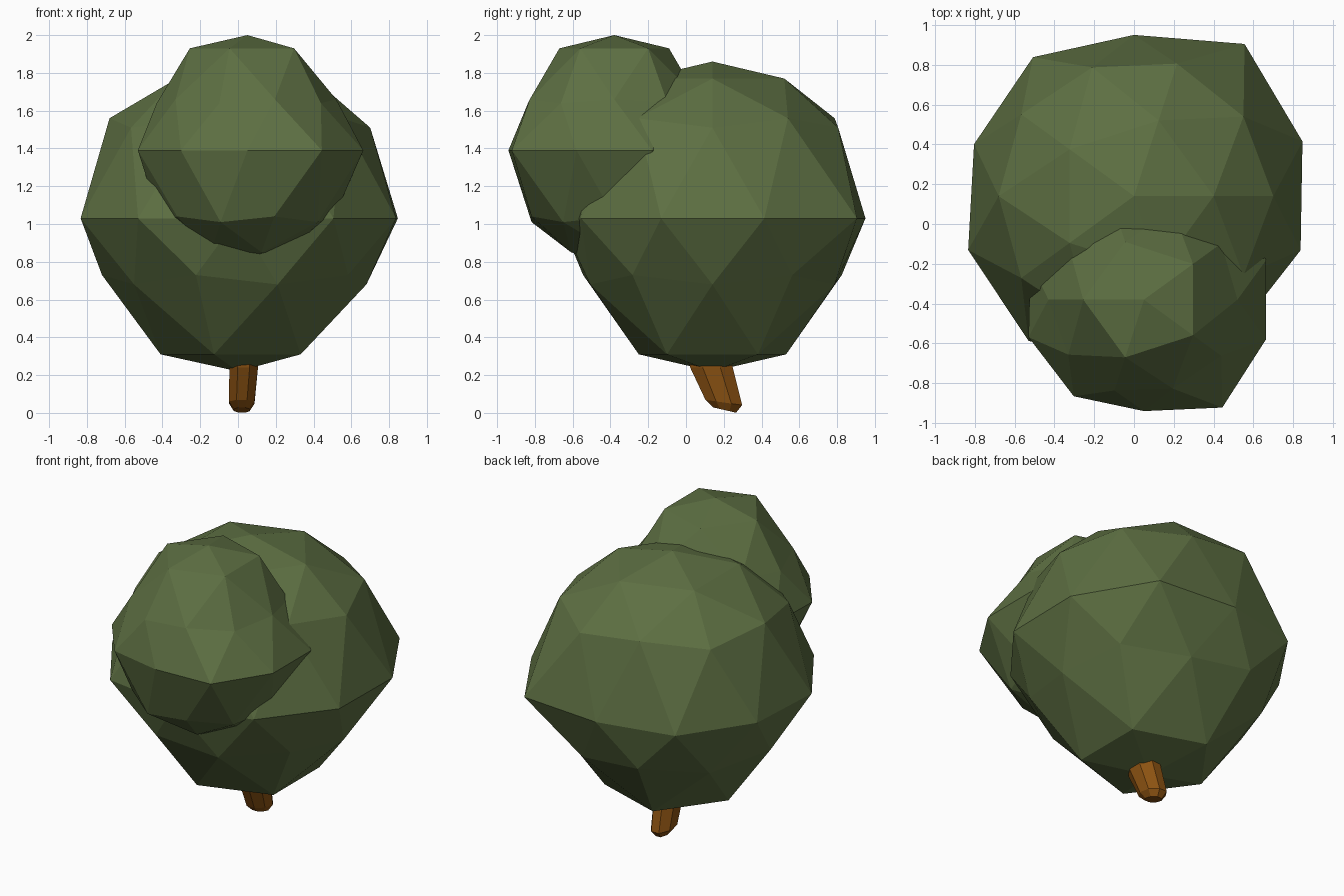
import bpy, bmesh, math
from mathutils import Matrix

if "Cube" in bpy.data.objects:
    bpy.data.objects.remove(bpy.data.objects["Cube"])


def material(name, color):
    m = bpy.data.materials.new(name)
    m.diffuse_color = (*color, 1)
    m.use_nodes = True
    m.node_tree.nodes["Principled BSDF"].inputs["Base Color"].default_value = m.diffuse_color
    return m


def make_object(name, bm, mat):
    bmesh.ops.recalc_face_normals(bm, faces=bm.faces)
    me = bpy.data.meshes.new(name)
    bm.to_mesh(me)
    bm.free()
    me.materials.append(mat)
    ob = bpy.data.objects.new(name, me)
    bpy.context.collection.objects.link(ob)
    return ob


def foliage(name, center, turn, rings, equator, mat):
    """Icosphere whose rings get new (height, radius); equator radii vary by angle."""
    bm = bmesh.new()
    bmesh.ops.create_icosphere(bm, subdivisions=2, radius=1,
                               matrix=Matrix.Rotation(turn, 4, 'Z'))
    levels = (-1, -0.851, -0.526, -0.447, 0, 0.447, 0.526, 0.851, 1)
    for v in bm.verts:
        i = min(range(9), key=lambda k: abs(levels[k] - v.co.z))
        z, r = rings[i]
        a = math.atan2(v.co.y, v.co.x)
        if i == 4:
            r = equator[round((math.degrees(a) - 18) / 36) % 10]
        if i in (0, 8):
            r = 0
        v.co = (center[0] + r * math.cos(a), center[1] + r * math.sin(a), center[2] + z)
    return make_object(name, bm, mat)


green = material("leaf_green", (0.11, 0.16, 0.055))
brown = material("bark_brown", (0.26, 0.085, 0.006))

# Large crown
foliage("large_crown", (0, 0.14, 1.03), 0,
        [(-0.81, 0), (-0.72, 0.41), (-0.35, 0.68), (-0.30, 0.72), (0, 0),
         (0.48, 0.70), (0.53, 0.68), (0.74, 0.40), (0.83, 0)],
        [0.89, 0.945, 0.81, 0.863, 0.845, 0.876, 0.90, 0.81, 0.86, 0.88], green)

# Small crown, upper front
foliage("small_crown", (0.05, -0.38, 1.39), math.pi,
        [(-0.61, 0), (-0.54, 0.24), (-0.38, 0.46), (-0.35, 0.46), (0, 0),
         (0.25, 0.48), (0.27, 0.47), (0.54, 0.305), (0.61, 0)],
        [0.646, 0.64, 0.56, 0.60, 0.60, 0.61, 0.60, 0.56, 0.67, 0.645], green)

# Leaning eight-sided trunk: x, y, z, x radius, y radius
bm = bmesh.new()
loops = []
for x, y, z, rx, ry in [(0.02, 0.205, 0.0, 0.045, 0.065), (0.02, 0.2, 0.04, 0.073, 0.105),
                        (0.03, 0.135, 0.24, 0.082, 0.122), (0.03, 0.1, 0.45, 0.082, 0.122)]:
    loops.append([bm.verts.new((x + rx * math.cos(a), y + ry * math.sin(a),
                                z + 0.015 * (1 - math.sin(a)) * (z < 0.1)))
                  for a in [(k + 0.5) * math.pi / 4 for k in range(8)]])
for low, high in zip(loops, loops[1:]):
    for k in range(8):
        n = (k + 1) % 8
        bm.faces.new((low[k], low[n], high[n], high[k]))
bm.faces.new(loops[0])
bm.faces.new(loops[-1])
make_object("trunk", bm, brown)
